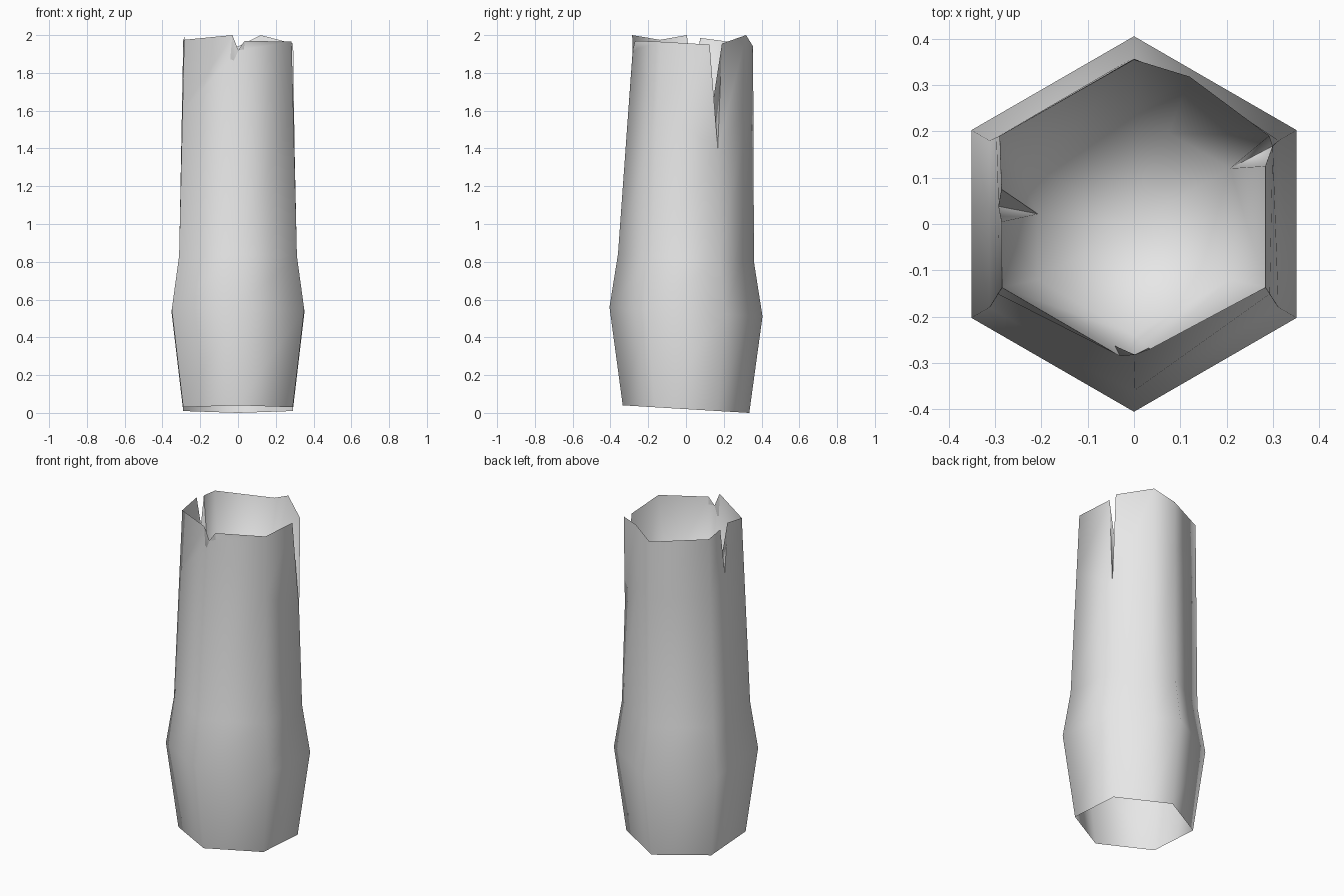
import bpy, bmesh
from math import radians, cos, sin
from mathutils import Vector

cube = bpy.data.objects.get("Cube")
if cube:
    bpy.data.objects.remove(cube, do_unlink=True)


def hex_point(angle, radius, z):
    """Point on a hexagon whose corners lie on the y axis."""
    a = radians(angle)
    r = radius * cos(radians(30)) / cos(radians((angle + 90) % 60 - 30))
    p = Vector((r * cos(a), r * sin(a), z))
    p.z -= 0.06 * p.y if z < 1 else 0
    return p


# Columns around the trunk: angle, height of upper joint, rim points.
# Two rim points make a split whose tip is the upper joint.
columns = [
    (-90, 1.92, [(-.03, -.285, 2.0), (.035, -.27, 1.97)]),
    (-30, 1.6, [(.284, -.137, 1.965)]),
    (30, 1.4, [(.284, .125, 1.95), (.292, .19, 1.955)]),
    (69, 1.6, [(.12, .318, 2.0)]),
    (90, 1.6, [(0, .355, 1.94)]),
    (150, 1.6, [(-.29, .19, 1.97)]),
    (174, 1.7, [(-.286, .075, 1.985), (-.286, .005, 2.0)]),
    (210, 1.6, [(-.285, -.137, 1.975)]),
]
rings = [(.335, .02), (.405, .535), (.36, .82)]

bm = bmesh.new()
built = []
for angle, joint, rim in columns:
    low = [bm.verts.new(hex_point(angle, r, z)) for r, z in rings]
    tops = [Vector(p) for p in rim]
    mean = sum(tops, Vector()) / len(tops)
    base = low[-1].co
    tip = base.lerp(mean, (joint - base.z) / (mean.z - base.z))
    built.append((low + [bm.verts.new(tip)],
                  [bm.verts.new(p) for p in tops],
                  bm.verts.new(hex_point(angle, .24, 1.5))))

# Outer bark, inner wall, split sides and hollow floor
centre = bm.verts.new((0, 0, 1.42))
for i, (low, tops, inner) in enumerate(built):
    low2, tops2, inner2 = built[(i + 1) % len(built)]
    for k in range(len(low) - 1):
        bm.faces.new((low[k], low2[k], low2[k + 1], low[k + 1]))
    bm.faces.new((low[-1], low2[-1], tops2[0], tops[-1]))
    bm.faces.new((tops[-1], tops2[0], inner2, inner))
    bm.faces.new((inner, inner2, centre))
    if len(tops) == 2:
        bm.faces.new((low[-1], inner, tops[0]))
        bm.faces.new((low[-1], tops[1], inner))

mesh = bpy.data.meshes.new("hollow_trunk")
bm.to_mesh(mesh)
bm.free()
trunk = bpy.data.objects.new("hollow_trunk", mesh)
bpy.context.collection.objects.link(trunk)

# Plain grey
grey = bpy.data.materials.new("light_grey")
grey.use_nodes = True
colour = (.8, .8, .8, 1)
grey.diffuse_color = colour
grey.node_tree.nodes["Principled BSDF"].inputs["Base Color"].default_value = colour
mesh.materials.append(grey)

# Soft corners, sharp rim and splits
bpy.ops.object.select_all(action='DESELECT')
trunk.select_set(True)
bpy.context.view_layer.objects.active = trunk
bpy.ops.object.shade_smooth_by_angle(angle=radians(80))
